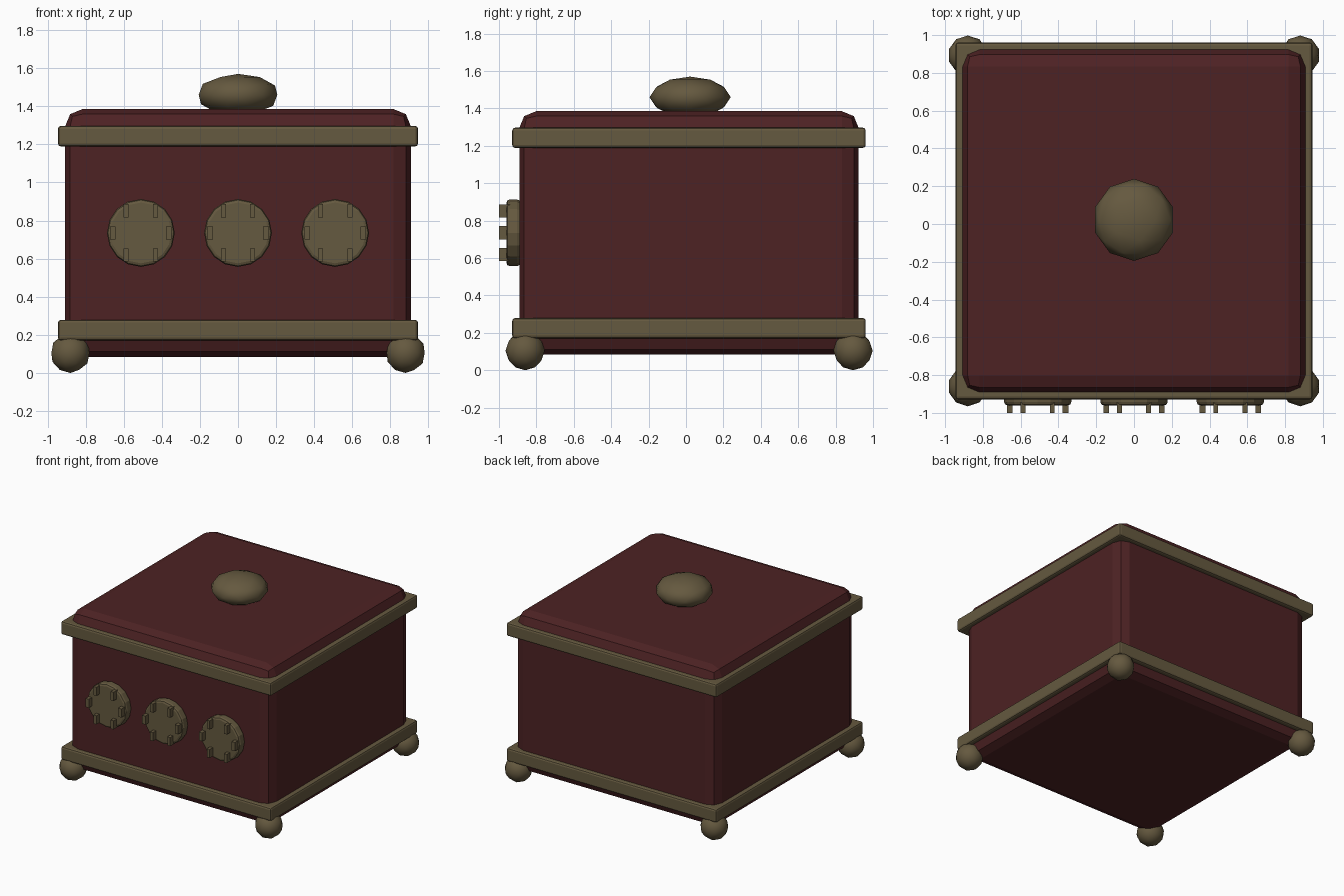
import bpy
import math

cube = bpy.data.objects.get("Cube")
if cube:
    bpy.data.objects.remove(cube, do_unlink=True)


def material(name, rgb):
    mat = bpy.data.materials.new(name)
    mat.use_nodes = True
    mat.diffuse_color = (*rgb, 1)
    mat.node_tree.nodes["Principled BSDF"].inputs["Base Color"].default_value = (*rgb, 1)
    return mat


RED = material("dark red lacquer", (0.075, 0.016, 0.017))
BRASS = material("aged brass", (0.130, 0.100, 0.050))
MID_Y = 0.016  # box centre in depth


def finish(name, mat, bevel=0, segments=2):
    """Name and colour the active object, and round its edges."""
    obj = bpy.context.object
    obj.name = name
    obj.data.materials.append(mat)
    bpy.ops.object.transform_apply(location=False, rotation=True, scale=True)
    if bevel:
        mod = obj.modifiers.new("rounded edges", "BEVEL")
        mod.width = bevel
        mod.segments = segments
    return obj


def box(name, mat, centre, size, bevel=0, segments=2):
    bpy.ops.mesh.primitive_cube_add(size=1, location=centre)
    bpy.context.object.scale = size
    return finish(name, mat, bevel, segments)


def ball(name, centre, radii):
    bpy.ops.mesh.primitive_ico_sphere_add(subdivisions=2, radius=1, location=centre)
    bpy.context.object.scale = radii
    finish(name, BRASS)
    bpy.ops.object.shade_smooth()


# Box body and its two trim bands
box("box_body", RED, (0, MID_Y, 0.735), (1.815, 1.815, 1.30), 0.09)
for name, z in (("lower_band", 0.225), ("upper_band", 1.243)):
    box(name, BRASS, (0, MID_Y, z), (1.89, 1.89, 0.108), 0.015)

# Lid knob
ball("lid_knob", (0, 0.022, 1.46), (0.217, 0.217, 0.11))

# Corner feet
for side, x in (("right", -0.88), ("left", 0.88)):
    for end, y in (("front", -0.86), ("back", 0.893)):
        ball(f"{end}_{side}_foot", (x, y, 0.105), (0.105, 0.105, 0.105))

# Three front dials, each with six pegs
PEGS = [(sx * 0.077, sz * 0.116, 0.026) for sx in (-1, 1) for sz in (-1, 1)]
PEGS += [(sx * 0.147, 0, 0.030) for sx in (-1, 1)]
for label, x in (("right", -0.51), ("middle", 0), ("left", 0.51)):
    bpy.ops.mesh.primitive_cylinder_add(vertices=16, radius=0.178, depth=0.075,
                                        location=(x, -0.923, 0.735),
                                        rotation=(math.pi / 2, 0, 0))
    finish(f"{label}_dial", BRASS, 0.018)
    for i, (dx, dz, width) in enumerate(PEGS):
        box(f"{label}_dial_peg_{i + 1}", BRASS, (x + dx, -0.97, 0.735 + dz),
            (width, 0.06, 0.07))
